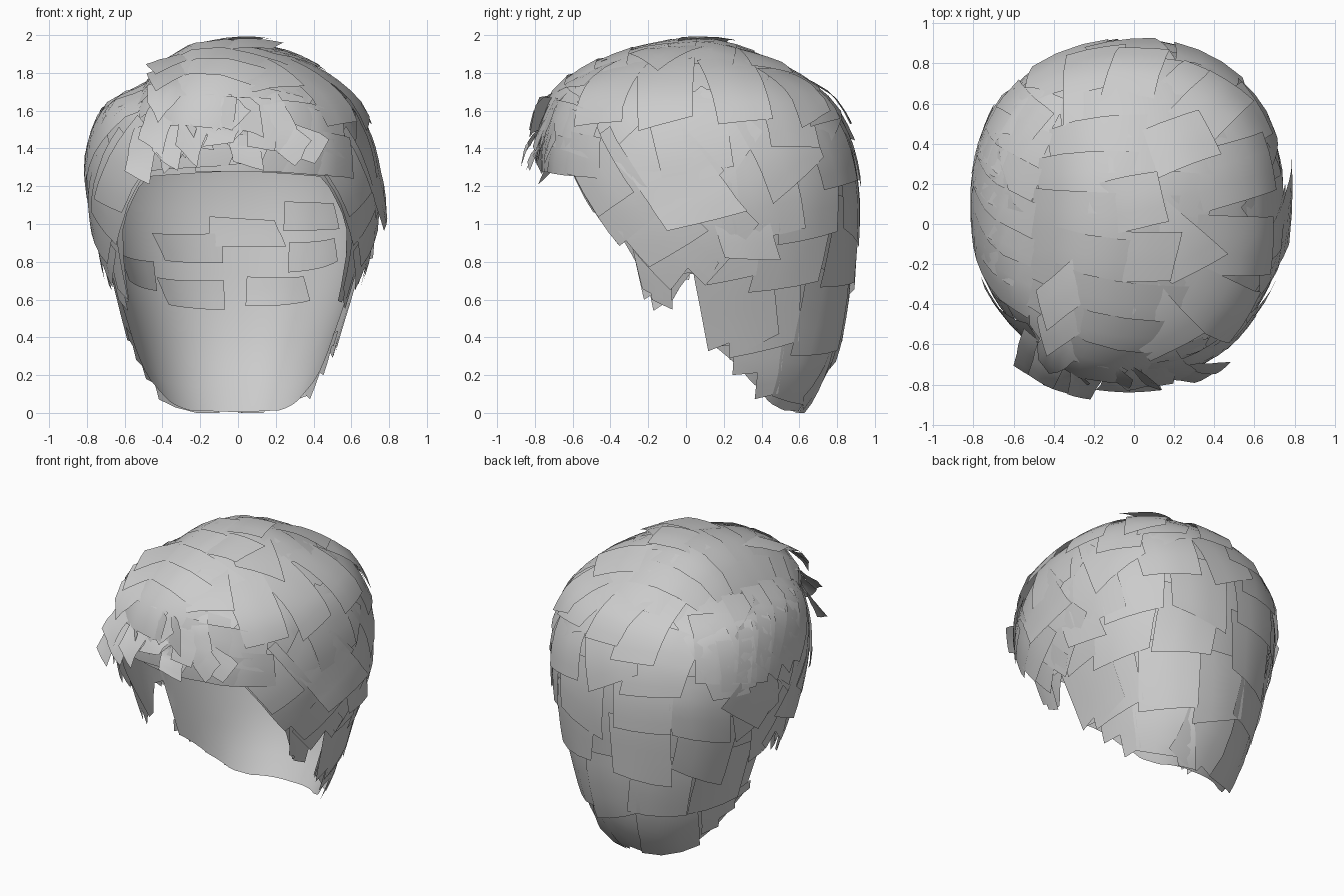
import bpy, bmesh, random
from math import sin, cos, pi, radians, degrees, atan2, sqrt, copysign
from mathutils import Vector
from mathutils.bvhtree import BVHTree

random.seed(4)
cube = bpy.data.objects.get("Cube")
if cube:
    bpy.data.objects.remove(cube)

hair = bpy.data.materials.new("hair_grey")
hair.use_nodes = True
hair.diffuse_color = (0.6, 0.6, 0.6, 1)
hair.node_tree.nodes["Principled BSDF"].inputs["Base Color"].default_value = (0.6, 0.6, 0.6, 1)

TOP, YC, SQUARE = 1.93, 0.1, 0.88
# height, right width, left width, front y, back y
PROFILE = [(0, .42, .36, -.2, .6), (.2, .51, .45, -.3, .74), (.4, .57, .51, -.4, .81),
           (.6, .63, .58, -.5, .85), (.8, .69, .65, -.6, .87), (1.0, .74, .7, -.68, .89),
           (1.2, .78, .72, -.71, .89), (1.4, .77, .7, -.73, .86), (1.6, .7, .63, -.69, .77),
           (1.7, .54, .55, -.62, .67), (1.8, .42, .42, -.46, .5), (1.88, .26, .27, -.24, .3),
           (TOP, 0, 0, YC, YC)]
# angle from the back, height of the hairline
HAIRLINE = [(0, 0), (37, .01), (53, .05), (70, .17), (88, .36), (89.5, .72), (97, .74),
            (103, .58), (113, .59), (119, .8), (126, 1.0), (144, 1.25), (180, 1.28)]


def power(v, e):
    return copysign(abs(v) ** e, v)


def lookup(table, key, col, warp=lambda v: v):
    for a, b in zip(table, table[1:]):
        if key <= b[0]:
            f = (warp(key) - warp(a[0])) / (warp(b[0]) - warp(a[0]))
            return a[col] + (b[col] - a[col]) * f
    return table[-1][col]


def radii(angle, z):
    get = lambda c: lookup(PROFILE, z, c, lambda v: sqrt(max(TOP - v, 0)))
    rx = get(2) if sin(angle) > 0 else get(1)
    ry = get(4) - YC if cos(angle) > 0 else YC - get(3)
    return rx, ry


def on_head(deg, z):
    """Point on the head; angle 0 is the back, 90 is +x, 180 is the front."""
    a = radians(deg)
    rx, ry = radii(a, z)
    return Vector((rx * power(sin(a), SQUARE), YC + ry * power(cos(a), SQUARE), z))


def hairline(deg):
    return lookup(HAIRLINE, abs(deg), 1)


def angle_of(p):
    a = atan2(p.x, p.y - YC)
    rx, ry = radii(a, min(max(p.z, 0), TOP - .01))
    return degrees(atan2(power(p.x / max(rx, .01), 1 / SQUARE), power((p.y - YC) / max(ry, .01), 1 / SQUARE)))


def shell(low, inset):
    """Loft of the head surface from the given lower edge up to the crown."""
    bm = bmesh.new()
    angles = sorted({-180 + 5 * i for i in range(72)} | {-89.5, 89.5, -88, 88, 113, -113})
    rings = []
    for k in range(24):
        ring = []
        for deg in angles:
            z = low(deg)
            z += (TOP - z) * sin(k / 24 * pi / 2)
            ring.append(bm.verts.new(on_head(deg, z)))
        rings.append(ring)
    pole = bm.verts.new((0, YC, TOP))
    n = len(angles)
    for i in range(n):
        j = (i + 1) % n
        for a, b in zip(rings, rings[1:]):
            bm.faces.new((a[i], a[j], b[j], b[i]))
        bm.faces.new((rings[-1][i], rings[-1][j], pole))
    if pole.link_faces[0].normal.z == 0:
        bm.normal_update()
    if pole.link_faces[0].normal.z < 0:
        bmesh.ops.reverse_faces(bm, faces=bm.faces)
        bm.normal_update()
    for v, nrm in [(v, v.normal.copy()) for v in bm.verts]:
        v.co -= nrm * inset
    return bm


def finish(bm, name):
    mesh = bpy.data.meshes.new(name)
    bm.to_mesh(mesh)
    bm.free()
    mesh.materials.append(hair)
    mesh.shade_smooth()
    obj = bpy.data.objects.new(name, mesh)
    bpy.context.collection.objects.link(obj)


guide = shell(lambda d: 0, 0)
tree = BVHTree.FromBMesh(guide)
guide.free()


def above(x, y):
    return tree.ray_cast(Vector((x, y, 3)), Vector((0, 0, -1)))[0]


def lock(bm, start, flow, length, width, lifts=(.012, .03), taper=.85, flat=.2, slant=.05, trim=True):
    """One flat lock of hair following the head along a flow direction."""
    segs, across = 6, (-1, -.33, .33, 1)
    p, d, rows = start.copy(), Vector(flow), []
    for i in range(segs + 1):
        t = i / segs
        loc, n = tree.find_nearest(p)[:2]
        d = (d - n * d.dot(n)).normalized()
        side = n.cross(d)
        f = t * (len(lifts) - 1)
        k = min(int(f), len(lifts) - 2)
        lift = lifts[k] + (lifts[k + 1] - lifts[k]) * (f - k)
        row = []
        for s in across:
            q = loc + side * s * width / 2 * (1 + (taper - 1) * t) + d * slant * s * t
            hit, hn = tree.find_nearest(q)[:2]
            v = hit.lerp(q, flat) + hn * lift
            v.z = max(v.z, 0)
            row.append(bm.verts.new(v))
        rows.append(row)
        p = loc + d * length / segs
    for a, b in zip(rows, rows[1:]):
        for j in range(3):
            quad = (a[j], a[j + 1], b[j + 1], b[j])
            mid = sum((v.co for v in quad), Vector()) / 4
            if not trim or mid.z > hairline(angle_of(mid)) + .02:
                bm.faces.new(quad)
    bmesh.ops.delete(bm, geom=[v for v in bm.verts if not v.link_faces], context='VERTS')


def rnd(a):
    return random.uniform(-a, a)


finish(shell(hairline, .008), "under_layer")

# Back locks fall in overlapping rows, lowest row first
bm = bmesh.new()
for row, (z, spread, count) in enumerate([(.42, 72, 5), (.78, 82, 6), (1.12, 86, 6), (1.42, 90, 7), (1.66, 95, 7)]):
    for i in range(count):
        deg = -spread + 2 * spread * (i + .5 * (row % 2) * (i < count - 1)) / (count - 1) + rnd(3)
        out = .004 + .003 * row + random.random() * .008
        lock(bm, on_head(deg, z + rnd(.04)), (rnd(.2), rnd(.2), -1), .46, .42, (out, out + .018), .9, .12, rnd(.07))
finish(bm, "back_locks")

# Side locks sweep down and back from the temples
for side, name in ((1, "left_side_locks"), (-1, "right_side_locks")):
    bm = bmesh.new()
    for deg, z, length, width in [(108, .95, .38, .3), (102, 1.2, .5, .45), (121, 1.25, .5, .38), (136, 1.42, .55, .34),
                                  (90, 1.4, .5, .42), (114, 1.5, .5, .4), (144, 1.5, .5, .26), (98, 1.62, .45, .36)]:
        lock(bm, on_head(side * deg, z), (0, .75, -.8), length, width, (.012, .025 + random.random() * .025),
             .95, .2, rnd(.06))
    finish(bm, name)

    # Short sideburn tuft in front of the ear
    bm = bmesh.new()
    for deg, drop in ((108, .36), (112, .3)):
        lock(bm, on_head(side * deg, .92), (0, .05, -1), drop, .17, (.0, .02), .6, .1, .03, False)
    finish(bm, "left_sideburn" if side > 0 else "right_sideburn")

# Flared locks standing away from the left side
bm = bmesh.new()
lock(bm, on_head(104, 1.36), (0, .6, -.8), .42, .38, (.02, .04, .09), 1, .4, .08)
lock(bm, on_head(84, 1.3), (0, .3, -1), .5, .3, (.01, .02, .06), .9, .2, .05)
finish(bm, "flared_locks")

# Right parting locks tuck under the top and fall backwards
bm = bmesh.new()
for y in (.5, .32, .14, -.04, -.22, -.36):
    lock(bm, above(-.5 + max(0, y - .2) * .35, y), (-1, .45, -.3), .62, .28, (.0, .03, .035, .04), .9, .15, rnd(.05))
finish(bm, "parting_side_locks")

# Top locks rise over the parting and sweep across the crown, fullest at the front
bm = bmesh.new()
for i, y in enumerate((.62, .48, .33, .18, .03, -.12, -.27, -.4, -.49)):
    x = -.51 + max(0, y - .1) * .4
    turn = .45 - .13 * i
    ridge = .045 + .006 * i
    lock(bm, above(x, y), (1, turn, .3), .95, .3, (.0, ridge, ridge * .85, .03, .02), 1.0, .12, rnd(.05))
for x, y, dx, dy in [(.1, .45, .6, .8), (.3, .2, 1, .3), (.3, -.1, 1, -.1), (.2, -.3, 1, -.6), (-.05, .1, .7, -.6),
                     (-.1, -.25, .6, -.8), (-.3, -.1, .4, -.9), (-.2, .5, -.1, 1), (.35, .4, .8, .6)]:
    lock(bm, above(x, y), (dx, dy, 0), .5, .3, (.02, .035, .05), .95, .25, rnd(.08))
# Raised crown locks and upturned tips along the front of the parting
for x, y, dx, dy in [(-.25, .05, 1, .2), (-.2, -.15, 1, 0), (.0, .3, 1, .5), (.25, .45, .7, .8), (-.05, .55, .2, 1)]:
    lock(bm, above(x, y), (dx, dy, 0), .4, .26, (.03, .06, .07), .9, .35, rnd(.06))
for y in (-.22, -.36, -.48):
    lock(bm, above(-.2, y), (-.7, -.6, 0), .3, .2, (.05, .08, .13), .8, .3, .05, False)
finish(bm, "top_locks")

# Broad fringe bands across the forehead
bm = bmesh.new()
for deg, z, length, width in [(-145, 1.38, .5, .2), (-166, 1.38, .5, .2), (174, 1.38, .5, .2), (160, 1.39, .4, .22),
                              (-143, 1.53, .5, .24), (-162, 1.54, .45, .22), (180, 1.53, .45, .24), (164, 1.52, .4, .22)]:
    lock(bm, on_head(deg, z), (1, 0, -.06 + rnd(.08)), length, width, (.02, .045, .04), .95, .2, rnd(.05))

# Small curling wisps, mostly towards the right
for i in range(16):
    deg = 190 + rnd(28)
    lock(bm, on_head(deg, 1.6 + rnd(.1)), (.5 + rnd(.8), -.2, -.5), .24 + rnd(.06), .17,
         (.03, .05, .07 + random.random() * .05), .8, .2, rnd(.05), False)
for deg, z in ((-148, 1.64), (-156, 1.6), (-143, 1.52), (-165, 1.62)):
    lock(bm, on_head(deg, z), (-.1, -.3, -.6), .27, .18, (.02, .08, .17), .6, .25, .04, False)
finish(bm, "fringe")

# Loose locks inside the nape
bm = bmesh.new()
for deg, z, dx in ((-5, .87, -1), (-5, .62, -1), (3, .64, 1), (22, .82, 1), (18, 1.04, 1), (-10, .96, 1), (-40, .72, -.4)):
    lock(bm, on_head(deg, z), (dx, 0, -.04), .4, .16, (-.02, -.05), .9, .1, .04)
finish(bm, "inner_locks")
